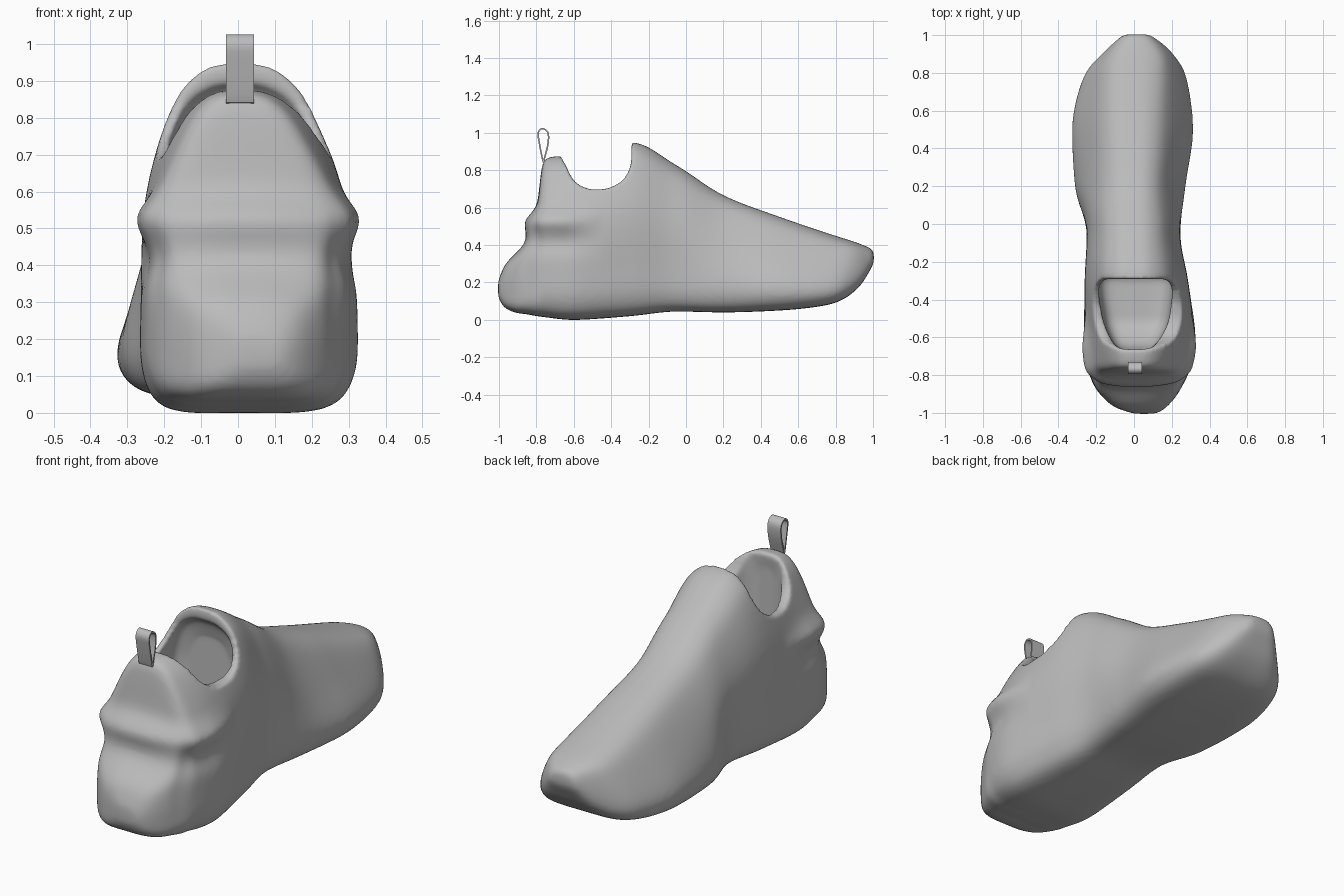
import bpy, bmesh, math
from mathutils import Vector

if "Cube" in bpy.data.objects:
    bpy.data.objects.remove(bpy.data.objects["Cube"], do_unlink=True)

GREY = (0.5, 0.5, 0.5, 1)
grey = bpy.data.materials.new("shoe grey")
grey.use_nodes = True
grey.diffuse_color = GREY
grey.node_tree.nodes["Principled BSDF"].inputs["Base Color"].default_value = GREY


def make_object(name, bm):
    bmesh.ops.recalc_face_normals(bm, faces=bm.faces)
    mesh = bpy.data.meshes.new(name)
    bm.to_mesh(mesh)
    bm.free()
    mesh.materials.append(grey)
    obj = bpy.data.objects.new(name, mesh)
    bpy.context.collection.objects.link(obj)
    return obj


def apply_modifier(obj, kind, **settings):
    mod = obj.modifiers.new(kind.lower(), kind)
    for key, value in settings.items():
        setattr(mod, key, value)
    bpy.ops.object.select_all(action="DESELECT")
    obj.select_set(True)
    bpy.context.view_layer.objects.active = obj
    bpy.ops.object.modifier_apply(modifier=mod.name)


def smooth_rows(rows, steps):
    """Interpolate rows of numbers without overshoot."""
    n = len(rows)

    def slope(i, k):
        if i in (0, n - 1):
            j = min(i, n - 2)
            return rows[j + 1][k] - rows[j][k]
        a, b = rows[i][k] - rows[i - 1][k], rows[i + 1][k] - rows[i][k]
        return 2 * a * b / (a + b) if a * b > 0 else 0

    out = []
    for i in range(n - 1):
        for s in range(steps):
            t = s / steps
            h = t * t * (3 - 2 * t)
            out.append([p + (q - p) * h + t * (1 - t) * ((1 - t) * slope(i, k) - t * slope(i + 1, k))
                        for k, (p, q) in enumerate(zip(rows[i], rows[i + 1]))])
    return out + [list(rows[-1])]


def smooth_loop(points, steps):
    """Closed Catmull-Rom curve through the points."""
    n, out = len(points), []
    for i in range(n):
        a, b, c, d = (Vector(points[(i + j) % n]) for j in (-1, 0, 1, 2))
        for s in range(steps):
            t = s / steps
            out.append(b + (c - a) * t / 2 + (a * 2 - b * 5 + c * 4 - d) * t * t / 2
                       + (b * 3 - a - c * 3 + d) * t ** 3 / 2)
    return out


def loft(name, stations, steps=6):
    """Skin shoe sections: y, bottom, top, right, left, middle and shoulder ratio."""
    bm = bmesh.new()
    rings = []
    for y, low, high, right, left, mid, shoulder in smooth_rows(stations, steps):
        half = [(0.7, 0.01), (0.96, 0.1), (1, 0.28), (mid, 0.6),
                (shoulder, 0.88), (shoulder * 0.5, 0.985)]
        ring = [(0, 0)] + [(w * left, h) for w, h in half] + [(0, 1)]
        ring += [(-w * right, h) for w, h in reversed(half)]
        rings.append([bm.verts.new((p.x, y, low + p.y * (high - low)))
                      for p in smooth_loop(ring, 4)])
    for a, b in zip(rings, rings[1:]):
        for i in range(len(a)):
            j = (i + 1) % len(a)
            bm.faces.new((a[i], a[j], b[j], b[i]))
    bm.faces.new(rings[0])
    bm.faces.new(rings[-1])
    return make_object(name, bm)


def cut(target, cutter):
    cutter.hide_render = True
    apply_modifier(target, "BOOLEAN", operation="DIFFERENCE", solver="EXACT", object=cutter)
    bpy.data.objects.remove(cutter, do_unlink=True)


# Outer body, heel to toe
body = loft("shoe_body", [
    (-1.005, .12, .21, .0, .12, 1, .8),
    (-.97, .065, .29, .1, .17, 1, .85),
    (-.9, .035, .38, .18, .23, 1, .9),
    (-.85, .03, .48, .215, .26, .97, .9),
    (-.8, .02, .6, .235, .285, .97, .8),
    (-.755, .015, .86, .25, .3, .94, .56),
    (-.6, .0, .885, .265, .325, .93, .62),
    (-.3, .02, .95, .26, .285, .97, .68),
    (-.05, .045, .825, .25, .245, .95, .66),
    (.2, .04, .665, .31, .27, .82, .54),
    (.5, .05, .55, .325, .31, .77, .51),
    (.78, .085, .455, .265, .275, .82, .58),
    (.92, .17, .41, .15, .19, .9, .7),
    (1.005, .3, .375, .06, .09, .9, .7)])

# Even out the skin so the heel can be sculpted
apply_modifier(body, "REMESH", mode="VOXEL", voxel_size=.014)
apply_modifier(body, "SMOOTH", factor=.5, iterations=12)

# Raised heel band with a groove below it
for v in body.data.vertices:
    fade = max(0, min(1, (-.45 - v.co.y) / .2))
    z = v.co.z
    bump = .032 * math.exp(-((z - .53) / .055) ** 2) - .018 * math.exp(-((z - .41) / .06) ** 2)
    out = Vector((v.co.x - .02, v.co.y + .6, 0))
    if fade and out.length > .05:
        v.co += out.normalized() * bump * fade

# Ankle dip, cut straight across
dip = [(-.67, .96), (-.665, .88), (-.64, .82), (-.6, .745), (-.55, .71), (-.49, .695), (-.43, .7),
       (-.36, .73), (-.315, .78), (-.295, .84), (-.29, .96)]
bm = bmesh.new()
profile = smooth_rows(dip, 4) + [(-.29, 1.2), (-.67, 1.2)]
face = bm.faces.new([bm.verts.new((-.6, y, z)) for y, z in profile])
side = bmesh.ops.extrude_face_region(bm, geom=[face])["geom"]
bmesh.ops.translate(bm, vec=(1.2, 0, 0), verts=[g for g in side if isinstance(g, bmesh.types.BMVert)])
cut(body, make_object("ankle_cutter", bm))

# Bucket-shaped foot opening
cut(body, loft("foot_cutter", [
    (-.67, .5, .8, .05, .06, 1, .9),
    (-.64, .4, .98, .1, .11, 1, 1),
    (-.5, .3, 1, .165, .185, 1, .98),
    (-.32, .3, .91, .19, .205, 1, .8),
    (-.26, .33, .87, .18, .195, 1, .75),
    (-.23, .45, .78, .12, .13, 1, .7)]))

# Soften the collar rim and the whole skin
apply_modifier(body, "REMESH", mode="VOXEL", voxel_size=.011)
apply_modifier(body, "SMOOTH", factor=.5, iterations=6)
bpy.ops.object.shade_smooth()

# Pull loop at the heel
path = [(-.765, .85), (-.785, .95), (-.79, 1), (-.768, 1.022), (-.738, 1), (-.738, .94), (-.758, .86)]
bm = bmesh.new()
strip = [[bm.verts.new((x, p.x, p.y)) for x in (-.033, .043)] for p in smooth_loop(path, 5)]
for i, (a, b) in enumerate(strip):
    c, d = strip[(i + 1) % len(strip)]
    bm.faces.new((a, b, d, c))
pull_loop = make_object("pull_loop", bm)
apply_modifier(pull_loop, "SOLIDIFY", thickness=.008, offset=0)
bpy.ops.object.shade_smooth_by_angle(angle=math.radians(40))
